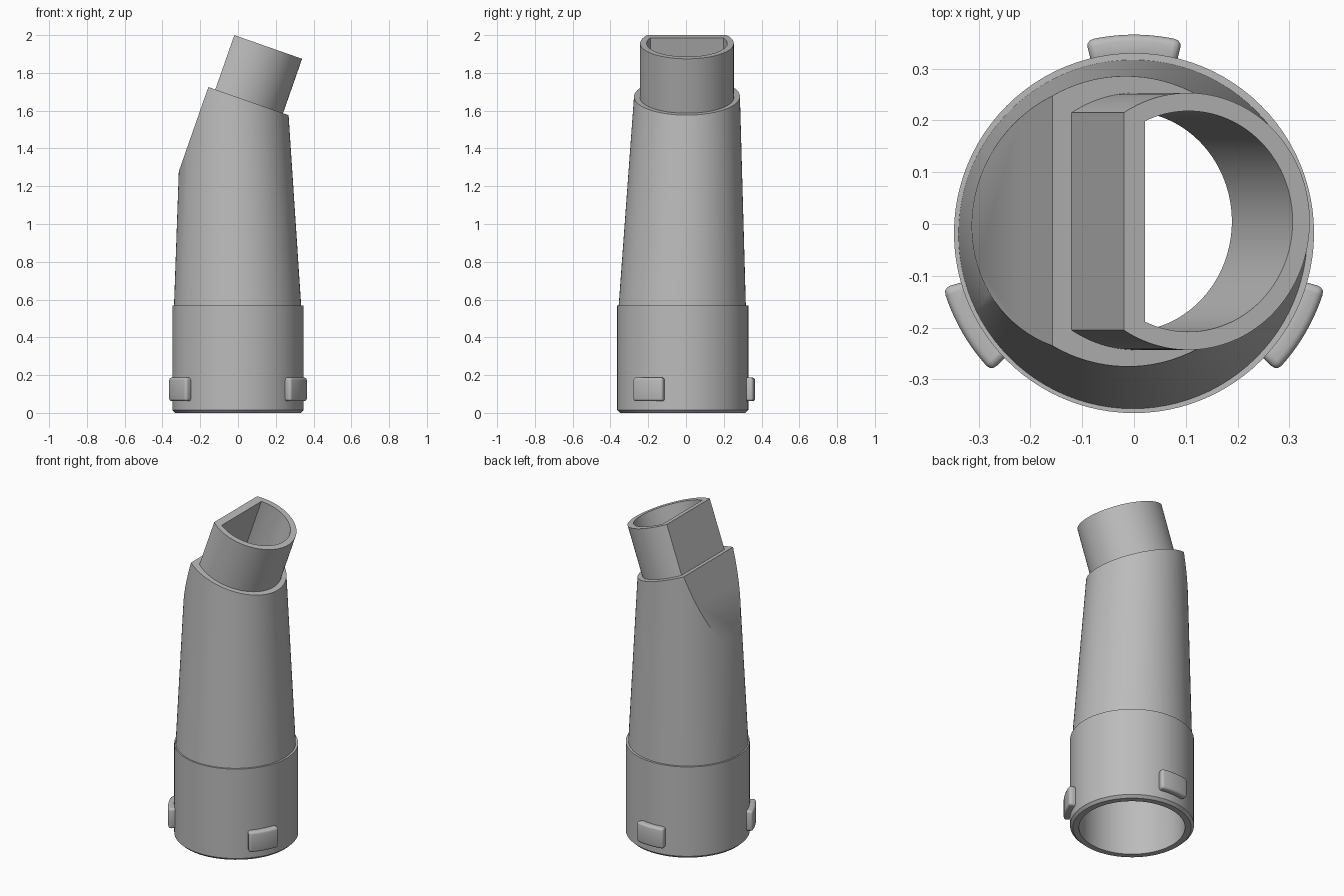
import bpy, bmesh
from math import sin, cos, radians, pi, acos
from mathutils import Vector

if "Cube" in bpy.data.objects:
    bpy.data.objects.remove(bpy.data.objects["Cube"], do_unlink=True)

grey = bpy.data.materials.new("plain grey")
grey.use_nodes = True
colour = (0.5, 0.5, 0.5, 1)
grey.diffuse_color = colour
grey.node_tree.nodes["Principled BSDF"].inputs["Base Color"].default_value = colour

SIDES = 96
BASE_Y = -0.0175
TILT = radians(19.3)
AXIS = Vector((sin(TILT), 0, cos(TILT)))      # direction of the mouth
ACROSS = Vector((cos(TILT), 0, -sin(TILT)))   # from its flat to its round side
CORNER = Vector((-0.157, 0.005, 1.725))       # top of the body's flat


def loft(name, rings):
    """Closed solid through rings of equal point count."""
    bm = bmesh.new()
    loops = [[bm.verts.new(p) for p in ring] for ring in rings]
    count = len(loops[0])
    for low, high in zip(loops, loops[1:]):
        for i in range(count):
            j = (i + 1) % count
            bm.faces.new((low[i], low[j], high[j], high[i]))
    bm.faces.new(loops[0][::-1])
    bm.faces.new(loops[-1])
    bmesh.ops.recalc_face_normals(bm, faces=bm.faces)
    mesh = bpy.data.meshes.new(name)
    bm.to_mesh(mesh)
    bm.free()
    mesh.materials.append(grey)
    obj = bpy.data.objects.new(name, mesh)
    bpy.context.collection.objects.link(obj)
    return obj


def circle(x, y, z, r):
    return [(x + r * cos(2 * pi * i / SIDES), y + r * sin(2 * pi * i / SIDES), z)
            for i in range(SIDES)]


def d_ring(radius, flat, height):
    """D outline with its flat at a distance from the mouth's centre."""
    centre = CORNER + ACROSS * 0.171 + AXIS * height
    limit = acos(-flat / radius)
    angles = [limit * (2 * i / SIDES - 1) for i in range(SIDES + 1)]
    return [centre + ACROSS * radius * cos(a) + Vector((0, radius * sin(a), 0))
            for a in angles]


def slice_off(obj, point, normal):
    bm = bmesh.new()
    bm.from_mesh(obj.data)
    cut = bmesh.ops.bisect_plane(bm, geom=bm.verts[:] + bm.edges[:] + bm.faces[:],
                                 plane_co=point, plane_no=normal, clear_outer=True)
    edges = [e for e in cut["geom_cut"] if isinstance(e, bmesh.types.BMEdge)]
    bmesh.ops.contextual_create(bm, geom=edges)
    bmesh.ops.recalc_face_normals(bm, faces=bm.faces)
    bm.to_mesh(obj.data)
    bm.free()


def activate(obj):
    bpy.ops.object.select_all(action='DESELECT')
    obj.select_set(True)
    bpy.context.view_layer.objects.active = obj


def subtract(obj, cutter):
    activate(obj)
    mod = obj.modifiers.new("hollow", 'BOOLEAN')
    mod.operation = 'DIFFERENCE'
    mod.solver = 'EXACT'
    mod.object = cutter
    bpy.ops.object.modifier_apply(modifier=mod.name)


def smooth(obj, angle=30):
    activate(obj)
    bpy.ops.object.shade_smooth_by_angle(angle=radians(angle))


# Straight socket with a chamfered lower rim
socket = loft("socket", [circle(0, BASE_Y, 0, 0.332),
                         circle(0, BASE_Y, 0.015, 0.3475),
                         circle(0, BASE_Y, 0.568, 0.3475)])

# Leaning tapered body, sliced along its flat and its tilted top
body = loft("tapered_body", [circle(-0.002, -0.02, 0.56, 0.337),
                             circle(-0.021, 0.008, 1.8, 0.274)])
slice_off(body, CORNER, AXIS)
slice_off(body, CORNER, -ACROSS)

# D shaped mouth
mouth = loft("mouth", [d_ring(0.248, 0.132, -0.03), d_ring(0.248, 0.132, 0.305)])

# Hollow interior
cavity = loft("cavity_cutter", [circle(0, BASE_Y, -0.1, 0.297),
                                circle(0, BASE_Y, 0.5, 0.297),
                                circle(-0.021, 0.008, 1.8, 0.205)])
slice_off(cavity, CORNER - AXIS * 0.05, AXIS)
slice_off(cavity, CORNER + ACROSS * 0.082, -ACROSS)
bore = loft("bore_cutter", [d_ring(0.213, 0.089, -0.1), d_ring(0.213, 0.089, 0.4)])
for part in (socket, body):
    subtract(part, cavity)
for part in (body, mouth):
    subtract(part, bore)
for cutter in (cavity, bore):
    bpy.data.objects.remove(cutter, do_unlink=True)
for part in (socket, body, mouth):
    smooth(part)

# Three rounded locking lugs around the socket
for name, turn in (("back", 90), ("right", 210), ("left", 330)):
    angles = [radians(turn) + 0.245 * (i / 6 - 1) for i in range(13)]

    def arc(z):
        outline = [(0.383, a) for a in angles] + [(0.335, a) for a in reversed(angles)]
        return [(r * cos(a), BASE_Y + r * sin(a), z) for r, a in outline]

    lug = loft(name + "_lug", [arc(0.062), arc(0.187)])
    activate(lug)
    bevel = lug.modifiers.new("rounding", 'BEVEL')
    bevel.width = 0.016
    bevel.segments = 3
    bevel.limit_method = 'ANGLE'
    bpy.ops.object.modifier_apply(modifier=bevel.name)
    smooth(lug, 40)
